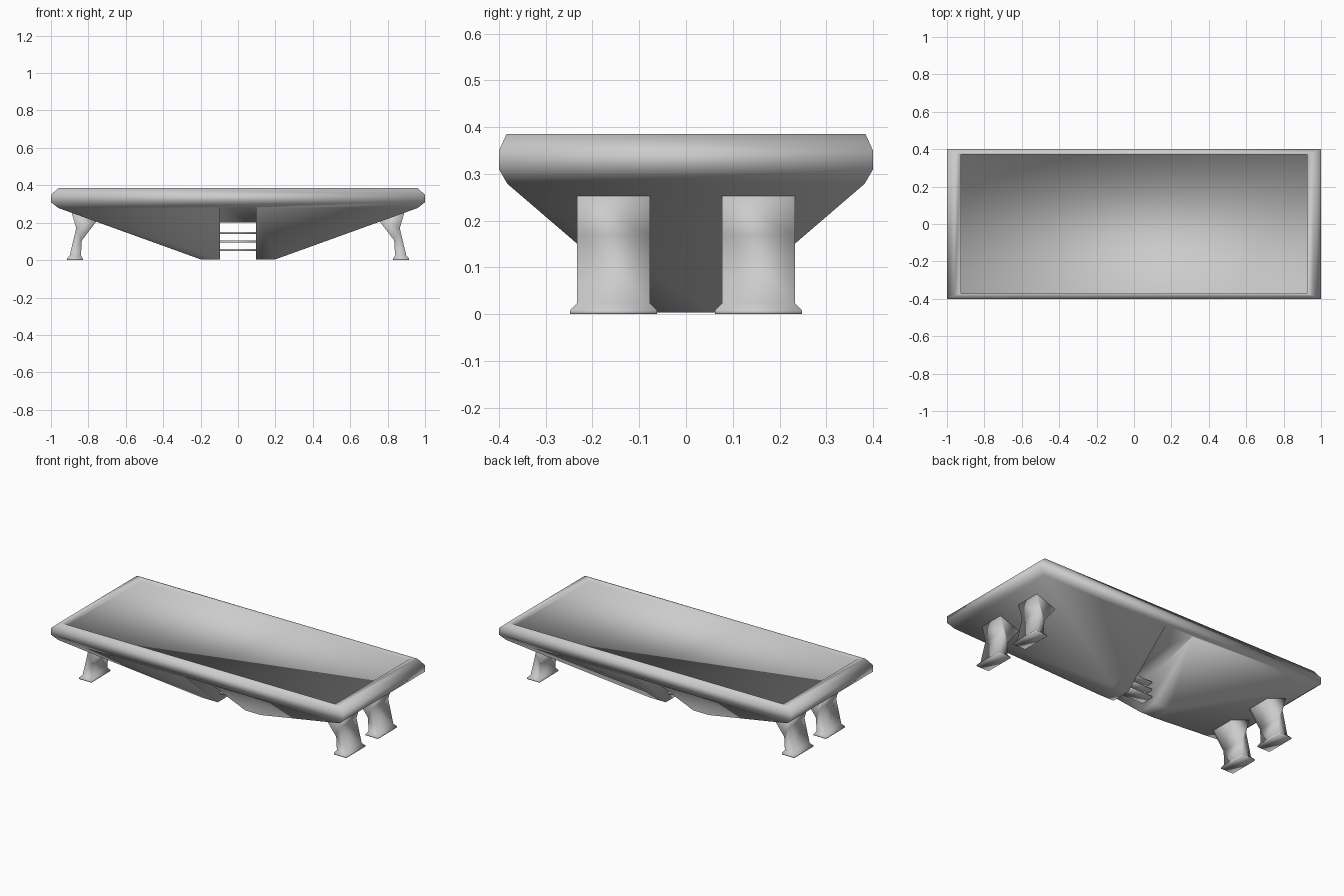
import bpy, bmesh

cube = bpy.data.objects.get("Cube")
if cube:
    bpy.data.objects.remove(cube, do_unlink=True)

grey = bpy.data.materials.new("light grey metal")
grey.use_nodes = True
colour = (0.6, 0.6, 0.6, 1)
grey.diffuse_color = colour
grey.node_tree.nodes["Principled BSDF"].inputs["Base Color"].default_value = colour


def loft(name, rings):
    """Join rings of equal size with quads and cap both ends."""
    bm = bmesh.new()
    loops = [[bm.verts.new(p) for p in ring] for ring in rings]
    count = len(loops[0])
    for a, b in zip(loops, loops[1:]):
        for i in range(count):
            j = (i + 1) % count
            bm.faces.new((a[i], a[j], b[j], b[i]))
    bm.faces.new(loops[0])
    bm.faces.new(loops[-1])
    bmesh.ops.recalc_face_normals(bm, faces=bm.faces)
    mesh = bpy.data.meshes.new(name)
    bm.to_mesh(mesh)
    bm.free()
    mesh.materials.append(grey)
    obj = bpy.data.objects.new(name, mesh)
    bpy.context.collection.objects.link(obj)
    return obj


def select(obj):
    bpy.ops.object.select_all(action='DESELECT')
    obj.select_set(True)
    bpy.context.view_layer.objects.active = obj


def smooth(obj):
    select(obj)
    bpy.ops.object.shade_smooth()


def rect(x, y, z):
    return [(-x, -y, z), (x, -y, z), (x, y, z), (-x, y, z)]


# Tray: shallow recessed floor, over the rim, down to the small base
tray = loft("tray", [rect(*r) for r in (
    (0.925, 0.372, 0.366), (0.925, 0.372, 0.385), (0.96, 0.384, 0.385),
    (1, 0.4, 0.35), (1, 0.4, 0.31), (0.962, 0.382, 0.279), (0.2, 0.062, 0.004))])

# Passage under the tray, with a ceiling that rises to both sides
profile = [(0, 0.2), (0.06, 0.2), (0.5, 0.314), (0.5, -0.1)]
outline = profile + [(-y, z) for y, z in reversed(profile[1:])]
cutter = loft("passage_cutter", [[(x, y, z) for y, z in outline] for x in (-0.095, 0.095)])
cutter.hide_render = True
mod = tray.modifiers.new("passage", 'BOOLEAN')
mod.operation = 'DIFFERENCE'
mod.solver = 'EXACT'
mod.object = cutter
select(tray)
bpy.ops.object.modifier_apply(modifier=mod.name)
bpy.data.objects.remove(cutter, do_unlink=True)
smooth(tray)

# Legs: bent knee, flared foot; each row is outer x, z, inner x, z, half width
LEG = [(0.89, 0.255, 0.757, 0.207, 0.078),
       (0.865, 0.17, 0.835, 0.105, 0.078), (0.9, 0.024, 0.84, 0.024, 0.078),
       (0.915, 0.008, 0.83, 0.008, 0.093), (0.915, 0, 0.83, 0, 0.093)]
for sx, side in ((1, "left"), (-1, "right")):
    for sy, end in ((-1, "front"), (1, "back")):
        yc = sy * 0.155
        leg = loft(f"{end}_{side}_leg", [
            [(sx * xo, yc - w, zo), (sx * xo, yc + w, zo),
             (sx * xi, yc + w, zi), (sx * xi, yc - w, zi)]
            for xo, zo, xi, zi, w in LEG])
        smooth(leg)

# Slats across the passage
for n in range(3):
    z = 0.053 + n * 0.046
    slat = loft(f"slat_{n + 1}", [rect(0.1, 0.04, z - 0.005), rect(0.1, 0.04, z + 0.005)])
    smooth(slat)
